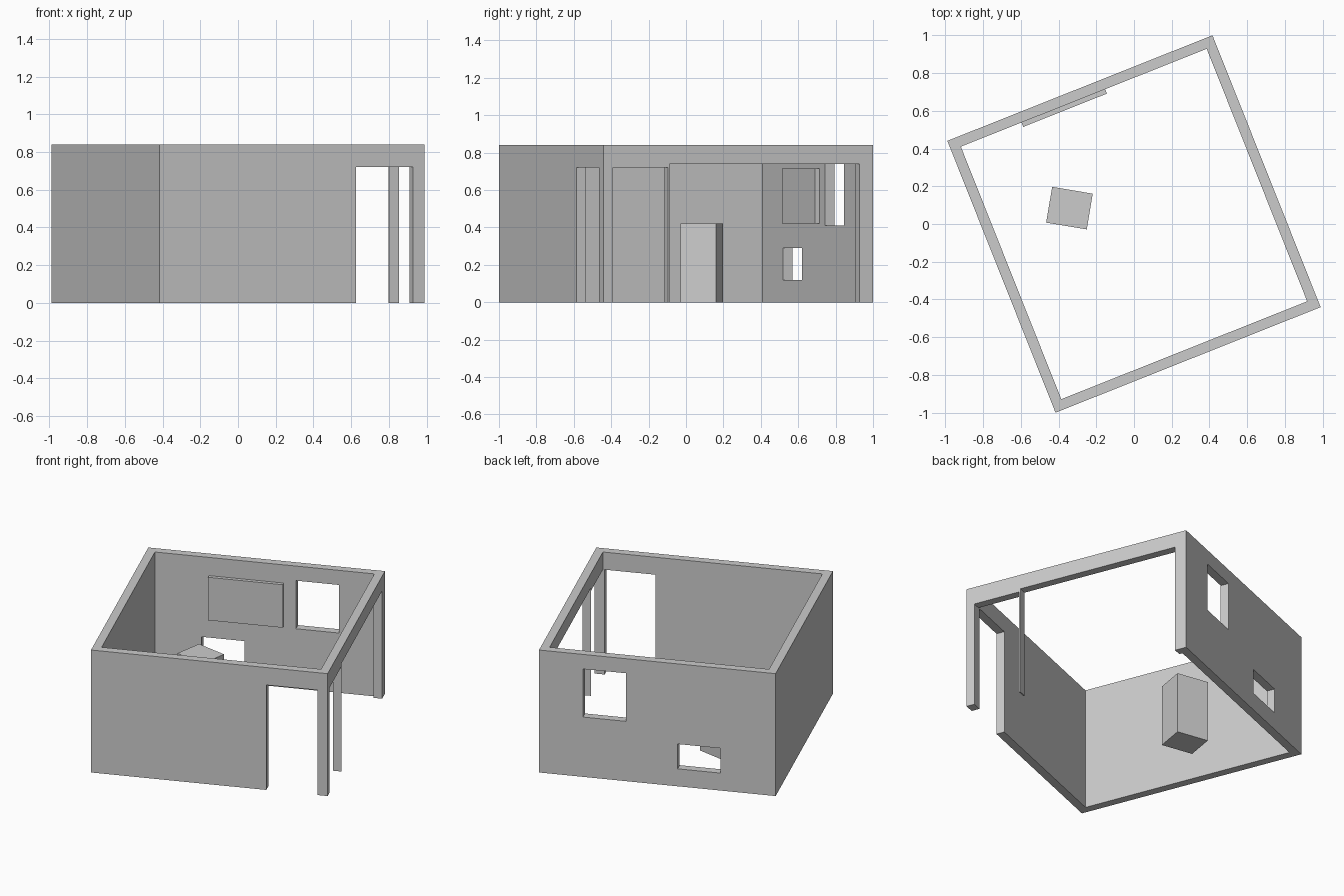
import bpy
import math
from mathutils import Matrix

if "Cube" in bpy.data.objects:
    bpy.data.objects.remove(bpy.data.objects["Cube"], do_unlink=True)

YAW = math.radians(21.7)              # the whole room is turned on the ground
HALF_U, HALF_V, HEIGHT, WALL = 0.756, 0.775, 0.84, 0.055
IN_U, IN_V = HALF_U - WALL, HALF_V - WALL

grey = bpy.data.materials.new("plain_grey")
grey.use_nodes = True
colour = (0.6, 0.6, 0.6, 1)
grey.diffuse_color = colour
grey.node_tree.nodes["Principled BSDF"].inputs["Base Color"].default_value = colour


def box(name, u, v, z, turn=YAW):
    """Box from (low, high) ranges in the room's own axes."""
    mid = [(a + b) / 2 for a, b in (u, v, z)]
    size = [b - a for a, b in (u, v, z)]
    bpy.ops.mesh.primitive_cube_add(size=1, location=Matrix.Rotation(YAW, 3, "Z") @ Matrix.Translation(mid).to_translation())
    ob = bpy.context.object
    ob.name = name
    ob.rotation_euler.z = turn
    ob.scale = size
    bpy.ops.object.transform_apply(location=False, rotation=False, scale=True)
    ob.data.materials.append(grey)
    return ob


def cut(target, name, u, v, z):
    """Carve a box-shaped opening out of the target."""
    cutter = box(name, u, v, z)
    cutter.hide_render = True
    mod = target.modifiers.new(name, "BOOLEAN")
    mod.operation, mod.solver, mod.object = "DIFFERENCE", "EXACT", cutter
    bpy.context.view_layer.objects.active = target
    bpy.ops.object.modifier_apply(modifier=mod.name)
    bpy.data.objects.remove(cutter, do_unlink=True)


# Wall shell, open above and below
walls = box("walls", (-HALF_U, HALF_U), (-HALF_V, HALF_V), (0, HEIGHT))
cut(walls, "room_space", (-IN_U, IN_U), (-IN_V, IN_V), (-1, 2))

# Openings through each wall
front, side, back = (-1, -0.71), (0.69, 1), (0.71, 1)
cut(walls, "front_doorway", (0.364, 0.69), front, (-1, 0.72))
cut(walls, "side_doorway", side, (-0.721, -0.404), (-1, 0.72))
cut(walls, "wide_side_opening", side, (-0.396, 0.697), (-1, 0.74))
cut(walls, "tall_window", (0.2, 0.475), back, (0.41, 0.74))
cut(walls, "low_window", (-0.405, -0.13), back, (0.12, 0.29))

# Flat panel hung on the inside of the back wall
box("wall_panel", (-0.355, 0.122), (IN_V - 0.025, IN_V), (0.42, 0.715))

# Free-standing block, turned the other way
pedestal = box("pedestal", (-0.109, 0.109), (-0.096, 0.096), (0, 0.42), math.radians(-9.5))
pedestal.location.xy = (-0.342, 0.084)
